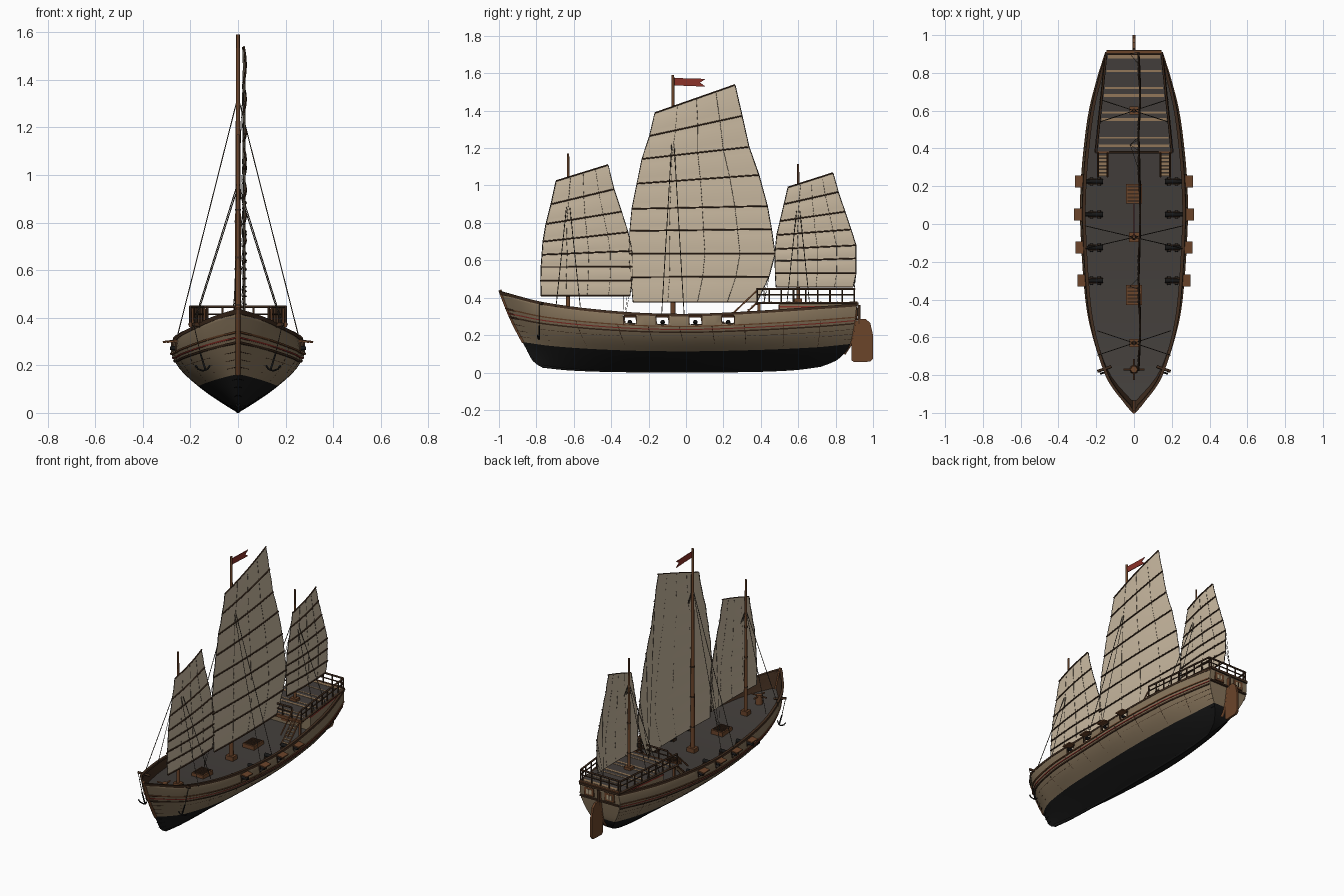
import bpy, bmesh, math
from mathutils import Vector, Matrix

if "Cube" in bpy.data.objects:
    bpy.data.objects.remove(bpy.data.objects["Cube"])

def mat(name, r, g, b):
    m = bpy.data.materials.new(name)
    m.diffuse_color = (r, g, b, 1)
    m.use_nodes = True
    m.node_tree.nodes["Principled BSDF"].inputs["Base Color"].default_value = m.diffuse_color
    return m
SAIL = mat("sail_cloth", .58, .48, .35)
HULL = mat("hull_tan", .24, .175, .105)
DECK = mat("deck_grey", .055, .048, .043)
BROWN = mat("brown_wood", .147, .058, .023)
DARK = mat("dark_wood", .05, .025, .013)
BLACK = mat("tar_black", .008, .008, .008)
RED = mat("red_paint", .26, .032, .022)
ROPE = mat("rope", .07, .055, .04)
PLANK = mat("light_plank", .29, .185, .1)
PANE = mat("window_pane", .42, .34, .22)

def finish(name, bm, mats, angle=None):
    me = bpy.data.meshes.new(name)
    bmesh.ops.recalc_face_normals(bm, faces=bm.faces[:])
    bm.to_mesh(me); bm.free()
    for m in mats: me.materials.append(m)
    ob = bpy.data.objects.new(name, me)
    bpy.context.collection.objects.link(ob)
    if angle:
        bpy.ops.object.select_all(action='DESELECT')
        ob.select_set(True); bpy.context.view_layer.objects.active = ob
        bpy.ops.object.shade_smooth_by_angle(angle=math.radians(angle))
    return ob

def boxes(name, items, m):
    bm = bmesh.new()
    for it in items:  # centre, size, optional rotation matrix
        rot = it[2] if len(it) > 2 else Matrix()
        bmesh.ops.create_cube(bm, size=1, matrix=Matrix.Translation(it[0]) @ rot @ Matrix.Diagonal((*it[1], 1)))
    return finish(name, bm, [m])

def tubes(name, items, m, res=1):
    cu = bpy.data.curves.new(name, 'CURVE')
    cu.dimensions = '3D'; cu.bevel_depth = 1; cu.bevel_resolution = res; cu.use_fill_caps = True
    for pts, r0, r1 in items:
        sp = cu.splines.new('POLY'); sp.points.add(len(pts) - 1)
        for i, p in enumerate(pts):
            sp.points[i].co = (*p, 1)
            sp.points[i].radius = r0 + (r1 - r0) * i / (len(pts) - 1)
    cu.materials.append(m)
    bpy.context.collection.objects.link(bpy.data.objects.new(name, cu))

def extrude(name, pts, vec, m):
    bm = bmesh.new()
    a = [bm.verts.new(p) for p in pts]
    b = [bm.verts.new(Vector(p) + Vector(vec)) for p in pts]
    n = len(a)
    bm.faces.new(a); bm.faces.new(b[::-1])
    for i in range(n): bm.faces.new((a[i], b[i], b[(i+1) % n], a[(i+1) % n]))
    return finish(name, bm, [m])

def curve(*k):  # smooth interpolation through key points
    s = [(k[min(i+1, len(k)-1)][1] - k[max(i-1, 0)][1]) / (k[min(i+1, len(k)-1)][0] - k[max(i-1, 0)][0]) for i in range(len(k))]
    def f(t):
        i = 0
        while i < len(k) - 2 and t > k[i+1][0]: i += 1
        h = k[i+1][0] - k[i][0]; q = (t - k[i][0]) / h
        return (k[i][1]*(1+2*q)*(1-q)**2 + s[i]*h*q*(1-q)**2 + k[i+1][1]*q*q*(3-2*q) - s[i+1]*h*q*q*(1-q))
    return f

# Hull form: u runs bow to stern, v runs keel to rail
plan = curve((0, 0), (.05, .087), (.1, .147), (.21, .213), (.31, .245), (.52, .27), (.63, .267), (.73, .252), (.84, .224), (.94, .177), (1, .142))
section = curve((0, .0), (.15, .27), (.31, .53), (.53, .82), (.69, .96), (.84, 1.025), (1, .985))
stem_y = curve((0, -.765), (.08, -.81), (.32, -.86), (.68, -.935), (1, -.99))
stern_y = curve((0, .72), (.1, .80), (.3, .865), (.6, .892), (1, .91))
keel_z = curve((0, .03), (.1, .015), (.3, .006), (.7, .006), (.9, .016), (1, .035))
sheer_z = curve((-1, .43), (-.75, .367), (-.35, .32), (0, .308), (.35, .322), (.92, .362))
def P(u, v, s=1, off=0):
    y = stem_y(v) + (stern_y(v) - stem_y(v)) * u
    z = keel_z(u) + (sheer_z(y) - keel_z(u)) * v
    return Vector((s * max(plan(u) * section(v) + off, 0), y - (off if u < .02 and off > 0 else 0), z))
def uy(y, v=.88): return (y - stem_y(v)) / (stern_y(v) - stem_y(v))

ports = [-.3, -.125, .05, .225]
us = sorted([i / 40 for i in range(41)] + [uy(p + d) for p in ports for d in (-.032, .032)])
vs = [0, .05, .1, .16, .24, .3, .37, .45, .53, .61, .69, .76, .83, .955, 1]
bm = bmesh.new()
ends = {}
for s in (1, -1):
    g = [[bm.verts.new(P(u, v, s)) for v in vs] for u in us]
    ends[s] = g[-1]
    for i in range(len(us) - 1):
        for j in range(len(vs) - 1):
            um = (us[i] + us[i+1]) / 2
            if vs[j] == .83 and any(uy(p - .033) < um < uy(p + .033) for p in ports): continue
            f = bm.faces.new((g[i][j], g[i+1][j], g[i+1][j+1], g[i][j+1]))
            f.material_index = int(vs[j] < .36)
for j in range(len(vs) - 1):  # transom
    f = bm.faces.new((ends[1][j], ends[-1][j], ends[-1][j+1], ends[1][j+1]))
    f.material_index = int(vs[j] < .36)
bmesh.ops.remove_doubles(bm, verts=bm.verts[:], dist=1e-5)
hull = finish("hull", bm, [HULL, BLACK, DARK, DARK], 35)
so = hull.modifiers.new("thickness", 'SOLIDIFY')
so.thickness = .009; so.offset = 0
so.material_offset = 2; so.material_offset_rim = 2

# Main deck
bm = bmesh.new()
rows = [[bm.verts.new(P(.01 + .985 * i / 40, .775, s, -.003)) for s in (1, -1)] for i in range(41)]
for a, b in zip(rows, rows[1:]): bm.faces.new((a[0], a[1], b[1], b[0]))
finish("main_deck", bm, [DECK])

# Wales, stripes and rails that follow the hull
def strake(name, v0, v1, off, m, inner=.004):
    bm = bmesh.new()
    for s in (1, -1):
        ring = []
        for i in range(61):
            u = i / 60
            ring.append([bm.verts.new(p) for p in (P(u, v0, s, -inner), P(u, v0, s, off), P(u, v1, s, off), P(u, v1, s, -inner))])
        for a, b in zip(ring, ring[1:]):
            for k in range(4): bm.faces.new((a[k], a[(k+1) % 4], b[(k+1) % 4], b[k]))
        bm.faces.new(ring[-1])
    finish(name, bm, [m])
strake("cap_rail", .975, 1.02, .007, DARK, .01)
strake("upper_wale", .788, .808, .01, BROWN)
strake("red_stripe", .735, .752, .008, RED)
strake("lower_wale", .682, .706, .01, DARK)
for i, v in enumerate((.44, .52, .6)): strake("plank_seam_%d" % i, v, v + .006, .0055, DARK)
for i, v in enumerate((.12, .22, .31)): strake("bottom_seam_%d" % i, v, v + .008, .0055, BLACK)
tubes("hull_frames", [([P(uy(y), .38 + .045 * k, s, .003) for k in range(10)], .0025, .0025)
      for y in (-.6, -.375, -.21, -.04, .135, .31, .52, .72) for s in (1, -1)], DARK)
tubes("stem_post", [([P(0, .36 + .67 * k / 8) for k in range(9)], .01, .01)], BROWN)
tubes("keel", [([P(u / 20, 0) + Vector((0, 0, .004)) for u in range(21)], .01, .01)], BLACK)
tubes("stern_post", [([(0, stern_y(v) + .004, P(1, v).z) for v in (.2, .35, .5, .65, .8, .95)], .01, .01)], BROWN)
boxes("stern_rail", [((0, .912, .366), (.29, .02, .014)), ((0, .908, .285), (.285, .016, .01))], DARK)

# Rudder
extrude("rudder", [(-.007, y, z) for y, z in ((.885, .065), (.9, .055), (.985, .058), (1, .075), (1, .2), (.985, .265), (.96, .287), (.925, .287), (.905, .27), (.885, .2))], (.014, 0, 0), BROWN)
tubes("rudder_stock", [([(0, .925, .26), (0, .925, .36)], .008, .008)], DARK)

# Gun port lids, frames and cannons
lids, frames, carriages, guns = [], [], [], []
for y in ports:
    for s in (1, -1):
        x = P(uy(y), .95).x
        lids.append(((s * (x + .02), y, .301), (.05, .064, .008), Matrix.Rotation(s * .12, 4, 'Y')))
        for d in (-.035, .035): frames.append(((s * (x + .003), y + d, .278), (.016, .005, .046)))
        carriages.append(((s * .205, y, .25), (.075, .032, .018)))
        guns.append(([(s * .165, y, .268), (s * .19, y, .269), (s * .285, y, .273)], .013, .009))
        guns += [([(s * x2, y - .022, .25), (s * x2, y + .022, .25)], .009, .009) for x2 in (.185, .225)]
boxes("port_lids", lids, BROWN)
boxes("port_frames", frames, DARK)
boxes("gun_carriages", carriages, DARK)
tubes("cannons", guns, BLACK, 2)

# Stern cabin and raised poop deck
extrude("cabin", [(.185, .5, .26), (.135, .9, .26), (-.135, .9, .26), (-.185, .5, .26)], (0, 0, .11), HULL)
extrude("cabin_red_band", [(.187, .498, .347), (.138, .903, .347), (-.138, .903, .347), (-.187, .498, .347)], (0, 0, .008), RED)
extrude("poop_deck", [(.203, .378, .366), (.145, .912, .366), (-.145, .912, .366), (-.203, .378, .366)], (0, 0, .012), DECK)
def edge(y): return .2 - .055 * (y - .38) / .53
boxes("poop_planks", [((0, y, .378), (2 * edge(y) - .02, w, .004)) for y, w in
      ((.886, .022), (.81, .008), (.72, .008), (.68, .016), (.59, .01), (.553, .014), (.456, .008), (.415, .014))], PLANK)
boxes("poop_edge", [((0, .378, .37), (.41, .012, .02)), ((0, .91, .37), (.29, .012, .02))], BROWN)
boxes("poop_posts", [((s * .185, .39, .32), (.014, .014, .1)) for s in (1, -1)], BROWN)
tubes("poop_side_edge", [([(s * .203, .378, .372), (s * .147, .91, .372)], .007, .007) for s in (1, -1)], DARK)

# Poop railing
rail = []
for s in (1, -1):
    for z, r in ((.415, .004), (.447, .006)):
        rail.append(([(s * .2, .38, z), (s * .147, .9, z)], r, r))
    for i in range(9):
        y = .38 + .065 * i
        rail.append(([(s * edge(y), y, .37), (s * edge(y), y, .447)], .005, .005))
for z, r in ((.415, .004), (.447, .006)):
    rail += [([(-.13, .38, z), (.13, .38, z)], r, r), ([(-.147, .9, z), (.147, .9, z)], r, r)]
for x in (-.13, -.065, 0, .065, .13):
    rail += [([(x, y, .37), (x, y, .447)], .005, .005) for y in (.38, .9)]
tubes("poop_railing", rail, DARK)

# Stairs to the poop
boxes("stair_treads", [((s * .165, .262 + .019 * i, .265 + .018 * i), (.046, .016, .006)) for s in (1, -1) for i in range(6)], PLANK)
tubes("stair_stringers", [([(x * s, .25, .25 + h), (x * s, .378, .372 + h)], .005, .005) for s in (1, -1) for x in (.14, .19) for h in (0, .065)], BROWN)

# Stern windows, cabin door and cabin windows
wins = [(x, .908, .325) for x in (-.075, .075)]
boxes("stern_window_frames", [(w, (.07, .014, .054)) for w in wins], BROWN)
boxes("stern_window_panes", [((x, y + .004, z), (.038, .009, .03)) for x, y, z in wins], PANE)
boxes("stern_window_bars", [((x, y + .006, z), (.005, .009, .03)) for x, y, z in wins], DARK)
boxes("cabin_door", [((0, .499, .32), (.06, .008, .085))], BROWN)
boxes("cabin_front_windows", [((s * .11, .499, .325), (.05, .008, .035)) for s in (1, -1)], RED)

# Hatches, mast collars and capstan
boxes("hatch_coamings", [((0, .16, .253), (.085, .105, .028)), ((0, -.375, .262), (.085, .105, .028))], BROWN)
boxes("hatch_gratings", [((0, c + .019 * k, z), (.068, .01, .005)) for c, z in ((.16, .269), (-.375, .278)) for k in range(-2, 3)], DARK)
boxes("mast_collars", [((0, -.07, .25), (.055, .048, .035)), ((0, -.63, .285), (.048, .042, .03)), ((0, .6, .385), (.048, .042, .02))], BROWN)
tubes("capstan", [([(0, -.77, .29), (0, -.77, .35)], .024, .018), ([(-.055, -.77, .342), (.055, -.77, .342)], .005, .005), ([(0, -.825, .342), (0, -.715, .342)], .005, .005)], BROWN, 2)

# Catheads and anchors
tubes("catheads", [([(s * .12, -.755, .36), (s * .193, -.78, .372)], .008, .008) for s in (1, -1)], DARK)
anch, cables = [], []
for s in (1, -1):
    a = Vector((s * .148, -.785, 0))
    anch += [([a + Vector((s * .01, 0, .25)), a + Vector((-s * .012, 0, .178))], .004, .005),
             ([a + Vector((d, abs(d) * -.3, z)) for d, z in ((-.03, .2), (-.02, .184), (0, .177), (.02, .184), (.03, .2))], .004, .004)]
    cables.append(([a + Vector((s * .038, 0, .372)), a + Vector((s * .01, 0, .25))], .002, .002))
tubes("anchors", anch, BLACK)
tubes("anchor_cables", cables, ROPE)

# Masts and pennant
masts = [(-.07, 1.59, .2, .015), (-.63, 1.17, .25, .012), (.6, 1.115, .28, .011)]
tubes("masts", [([(0, y, b), (0, y, t)], r, r * .5) for y, t, b, r in masts], BROWN, 3)
tubes("mast_bands", [([(0, y, z), (0, y, z + .008)], r * 1.05, r * 1.05) for y, t, b, r in masts for z in (b + .2, b + .4, b + .6)], DARK, 2)
extrude("pennant", [(-.002, y, z) for y, z in ((-.065, 1.575), (.02, 1.572), (.105, 1.57), (.075, 1.55), (.105, 1.528), (.02, 1.532), (-.065, 1.535))], (.004, 0, 0), RED)

# Battened sails: luff and leech points from foot to head, battens on one face
def sail(name, luff, leech, block):
    bm, grid, n = bmesh.new(), [], len(luff)
    def at(t, s, dx=0):
        i = min(int(t), n - 2); q = t - i
        a, b = [Vector(e[i]).lerp(Vector(e[i+1]), q) for e in (luff, leech)]
        p = a.lerp(b, s)
        return Vector((.02 + dx + .008 * math.sin(math.pi * s) + .003 * math.sin(math.pi * q), p.x, p.y))
    for k in range(4 * (n - 1) + 1):
        grid.append([bm.verts.new(at(k / 4, c / 8)) for c in range(9)])
    for a, b in zip(grid, grid[1:]):
        for c in range(8): bm.faces.new((a[c], a[c+1], b[c+1], b[c]))
    finish(name, bm, [SAIL], 60)
    tubes(name + "_battens", [([at(i, c / 8, .0048) for c in range(9)], .0044, .0044) for i in range(n)], DARK)
    lines = [([at(k / 2, s) for k in range(2 * n - 1)], .0025, .0025) for s in (0, 1)]
    lines += [([at(k / 4, s, .0004) for k in range(4 * n - 3)], .001, .001) for s in (.28, .52, .76)]
    lines += [([at(i, 1), block], .0012, .0012) for i in range(1, n - 1, 2)]
    tubes(name + "_ropes", lines, ROPE, 0)
sail("main_sail", [(-.283, .377), (-.295, .51), (-.305, .634), (-.3, .757), (-.289, .875), (-.262, 1.01), (-.235, 1.142), (-.195, 1.265), (-.166, 1.388)],
     [(.38, .377), (.444, .513), (.476, .634), (.457, .767), (.435, .89), (.39, 1.056), (.337, 1.206), (.3, 1.372), (.262, 1.538)], (-.02, .42, .38))
sail("fore_sail", [(-.775, .41), (-.777, .49), (-.775, .564), (-.77, .63), (-.765, .7), (-.749, .794), (-.722, .9), (-.695, 1.024)],
     [(-.3, .41), (-.289, .49), (-.287, .565), (-.289, .65), (-.31, .75), (-.345, .86), (-.385, .98), (-.417, 1.11)], (-.02, -.33, .27))
sail("mizzen_sail", [(.481, .457), (.477, .53), (.476, .596), (.478, .66), (.485, .735), (.503, .81), (.524, .9), (.545, .99)],
     [(.893, .457), (.909, .53), (.909, .61), (.909, .68), (.882, .765), (.85, .86), (.814, .965), (.786, 1.067)], (-.02, .9, .447))

# Shrouds
tubes("shrouds", [([(0, y, t), (s * x, y + d, z)], .0022, .0022) for y, t, x, z, w in
      ((-.07, 1.33, .258, .31, .06), (-.63, .97, .195, .35, .065), (.6, .95, .182, .375, .06)) for s in (1, -1) for d in (-w, w)], ROPE, 0)
